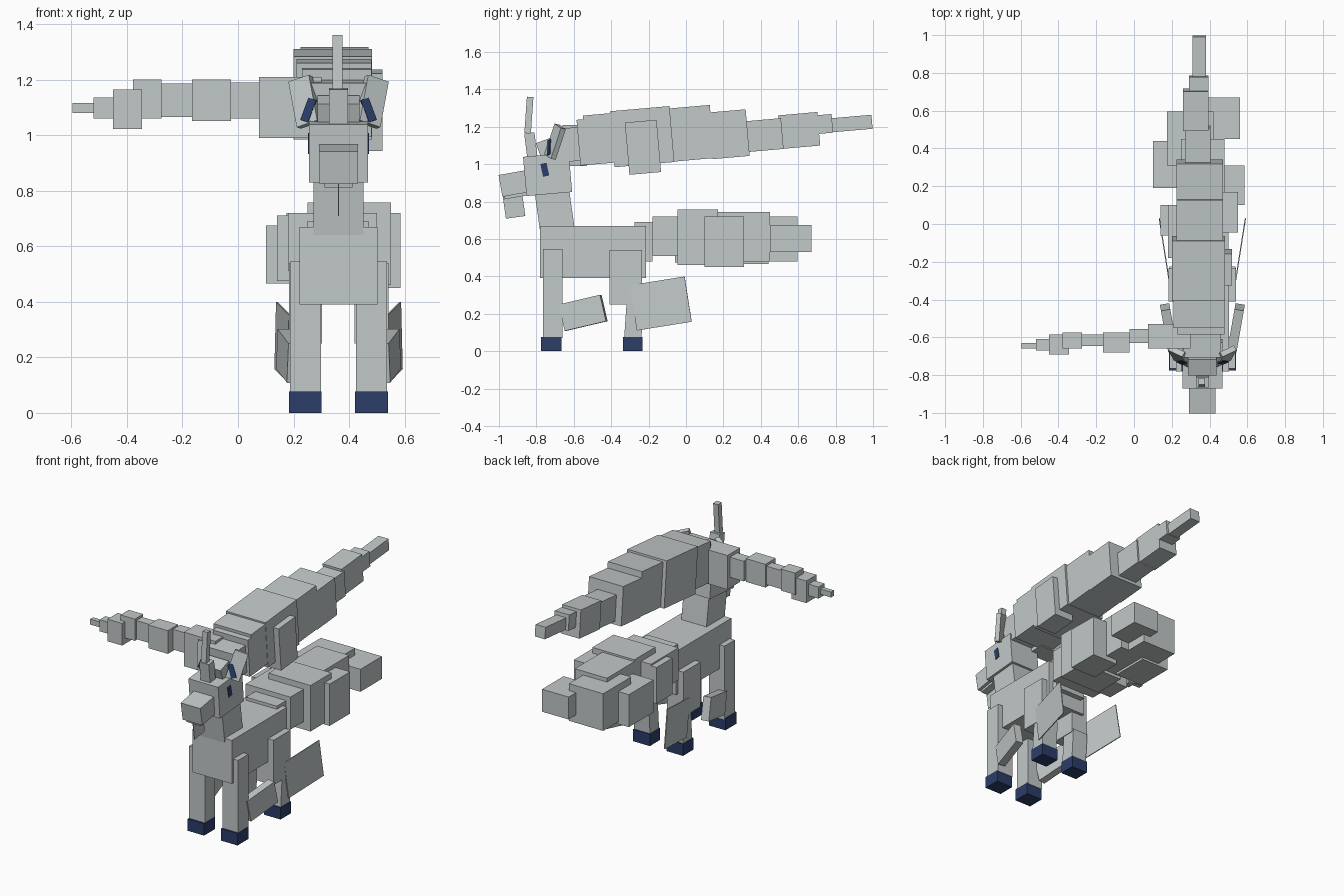
import bpy, math
from mathutils import Matrix, Vector

CX = 0.362  # centre line of the animal


def material(name, rgb):
    m = bpy.data.materials.new(name)
    m.diffuse_color = (*rgb, 1)
    return m


GREY = material("pale_grey", (0.54, 0.58, 0.58))
NAVY = material("navy", (0.024, 0.048, 0.14))


def box(name, centre, size, rot=(0, 0, 0), mat=GREY):
    """Box with centre, size and rotation in degrees."""
    bpy.ops.mesh.primitive_cube_add(size=1)
    ob = bpy.context.object
    ob.name = name
    ob.data.transform(Matrix.Diagonal((*size, 1)))
    ob.location = centre
    ob.rotation_euler = [math.radians(a) for a in rot]
    ob.data.materials.append(mat)
    return ob


def span(name, x, y, z, mat=GREY):
    """Upright box from its lower and upper limits."""
    lims = (x, y, z)
    return box(name, [(a + b) / 2 for a, b in lims], [b - a for a, b in lims], mat=mat)


# Body, neck and head
span("body", (0.222, 0.502), (-0.78, -0.215), (0.39, 0.67))
box("neck", (CX, -0.695, 0.70), (0.18, 0.185, 0.31), (8, 0, 0))
box("head", (CX, -0.74, 0.945), (0.212, 0.245, 0.21), (5, 0, 0))
box("muzzle", (CX, -0.922, 0.896), (0.14, 0.142, 0.118), (10, 0, 0))
box("lower_jaw", (CX, -0.915, 0.842), (0.10, 0.12, 0.04), (10, 0, 0))
box("beard", (CX, -0.92, 0.78), (0.004, 0.105, 0.13), (8, 0, 0))
box("horn_base", (CX, -0.83, 1.105), (0.068, 0.055, 0.125), (7, 0, 0))
box("horn_tip", (CX - 0.003, -0.84, 1.262), (0.036, 0.035, 0.195), (-4, 0, 0))
box("forelock", (CX, -0.745, 1.085), (0.15, 0.09, 0.09), (20, 0, 0))

for s, side in ((-1, "left"), (1, "right")):
    # Ears with dark inner plates, and eyes
    box(side + "_ear", (CX + s * 0.122, -0.70, 1.12), (0.085, 0.03, 0.175), (-12, s * 17, s * 25))
    box(side + "_inner_ear", (CX + s * 0.108, -0.732, 1.09), (0.032, 0.008, 0.085), (-12, -s * 17, s * 25), NAVY)
    box(side + "_eye", (CX + s * 0.107, -0.755, 0.97), (0.006, 0.034, 0.07), (12, 0, 0), NAVY)

    # Front leg, hoof and fin
    x = (CX + s * 0.062, CX + s * 0.175) if s > 0 else (CX - 0.175, CX - 0.064)
    hx = (x[0] - 0.003, x[1] + 0.003)
    span(side + "_front_leg", x, (-0.765, -0.66), (0.07, 0.545))
    span(side + "_front_hoof", hx, (-0.776, -0.665), (0, 0.077), NAVY)
    box(side + "_front_fin", (CX + s * 0.178, -0.55, 0.205), (0.05, 0.23, 0.145), (13, 0, -s * 10))

    # Rear leg, hoof and thin fin
    span(side + "_thigh", (x[0] - 0.004, x[1] + 0.004), (-0.41, -0.235), (0.25, 0.54))
    box(side + "_rear_shin", (sum(x) / 2, -0.278, 0.165), (x[1] - x[0], 0.092, 0.21), (-4, 0, 0))
    span(side + "_rear_hoof", hx, (-0.337, -0.232), (0, 0.077), NAVY)
    box(side + "_rear_fin", (CX + s * 0.202, -0.135, 0.255), (0.006, 0.30, 0.245), (9, 0, -s * 9))

# Long tapering plume running backwards above the body: x limits, y, z, length, height
plume = [
    (0.26, 0.46, -0.61, 1.105, 0.18, 0.18),
    (0.23, 0.48, -0.515, 1.12, 0.12, 0.245),
    (0.21, 0.48, -0.455, 1.135, 0.17, 0.265),
    (0.20, 0.482, -0.235, 1.147, 0.32, 0.30),
    (0.225, 0.47, 0.03, 1.165, 0.22, 0.285),
    (0.225, 0.47, 0.23, 1.16, 0.20, 0.25),
    (0.27, 0.405, 0.415, 1.155, 0.20, 0.165),
    (0.26, 0.395, 0.605, 1.18, 0.21, 0.18),
    (0.29, 0.395, 0.745, 1.215, 0.075, 0.10),
    (0.31, 0.382, 0.885, 1.217, 0.22, 0.075),
]
for i, (x0, x1, y, z, ln, h) in enumerate(plume):
    box(f"plume_segment_{i + 1}", ((x0 + x1) / 2, y, z), (x1 - x0, ln, h), (5, 0, 0))
box("plume_side_lobe", (0.45, -0.23, 1.09), (0.14, 0.17, 0.28), (5, 0, 0))

# Side plume stretching to the left: x, y and z limits
side_plume = [
    ((0.075, 0.30), (-0.66, -0.53), (0.99, 1.21)),
    ((-0.025, 0.08), (-0.63, -0.555), (1.06, 1.19)),
    ((-0.165, -0.025), (-0.68, -0.575), (1.05, 1.20)),
    ((-0.275, -0.165), (-0.645, -0.585), (1.065, 1.185)),
    ((-0.378, -0.275), (-0.66, -0.575), (1.06, 1.20)),
    ((-0.45, -0.345), (-0.69, -0.585), (1.022, 1.165)),
    ((-0.52, -0.45), (-0.67, -0.61), (1.06, 1.135)),
    ((-0.595, -0.52), (-0.66, -0.63), (1.08, 1.115)),
]
for i, lims in enumerate(side_plume):
    span(f"side_plume_segment_{i + 1}", *lims)

# Bushy tail of overlapping blocks: x, y and z limits
tail = [
    ((0.25, 0.47), (-0.275, -0.18), (0.48, 0.69)),
    ((0.18, 0.50), (-0.18, 0.10), (0.51, 0.72)),
    ((0.14, 0.36), (-0.06, 0.10), (0.475, 0.71)),
    ((0.25, 0.55), (-0.045, 0.17), (0.46, 0.757)),
    ((0.40, 0.585), (0.10, 0.31), (0.45, 0.72)),
    ((0.10, 0.30), (0.19, 0.44), (0.465, 0.675)),
    ((0.25, 0.48), (0.17, 0.45), (0.48, 0.745)),
    ((0.175, 0.42), (0.31, 0.595), (0.48, 0.72)),
    ((0.37, 0.56), (0.45, 0.67), (0.53, 0.675)),
]
for i, lims in enumerate(tail):
    span(f"tail_block_{i + 1}", *lims)
